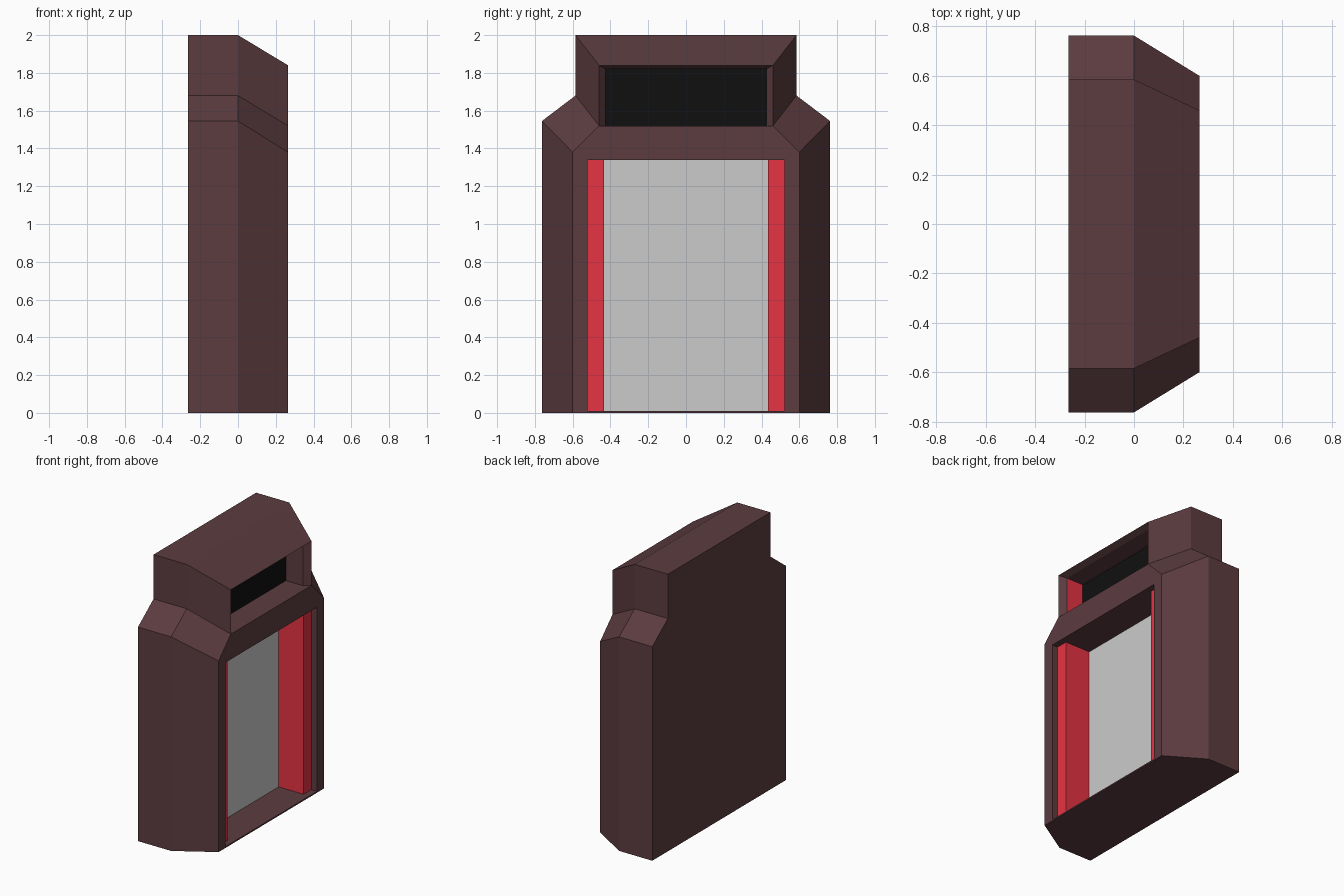
import bpy, bmesh

if "Cube" in bpy.data.objects:
    bpy.data.objects.remove(bpy.data.objects["Cube"])


def material(name, rgb):
    m = bpy.data.materials.new(name)
    m.diffuse_color = (*rgb, 1)
    m.use_nodes = True
    m.node_tree.nodes["Principled BSDF"].inputs["Base Color"].default_value = m.diffuse_color
    return m


BROWN = material("brown", (0.107, 0.045, 0.051))
RED = material("red", (0.79, 0.033, 0.056))
BLACK = material("black", (0.005, 0.005, 0.005))


def build(name, polys, mat=None):
    bm = bmesh.new()
    for p in polys:
        bm.faces.new([bm.verts.new(c) for c in p])
    bmesh.ops.remove_doubles(bm, verts=bm.verts[:], dist=1e-5)
    me = bpy.data.meshes.new(name)
    bm.to_mesh(me)
    bm.free()
    ob = bpy.data.objects.new(name, me)
    bpy.context.collection.objects.link(ob)
    if mat:
        me.materials.append(mat)
    return ob


def ring(x, half):
    """Mirror a right-hand (y, z) profile into a counter-clockwise loop seen from +x."""
    return [(x, y, z) for y, z in half] + [(x, -y, z) for y, z in reversed(half)]


def rect(x, w, z0, z1):
    return ring(x, [(w, z0), (w, z1)])


def bridge(a, b):
    """Quads between loops; sides run right, top, left, bottom for a rect."""
    n = len(a)
    return [[a[i], a[(i + 1) % n], b[(i + 1) % n], b[i]] for i in range(n)]


XB, XF, XI = -0.265, 0.265, 0.22      # back, front, inner lip
X_WIN, X_DOOR = 0.085, 0.02           # recess depths

# Stepped outline, straight at the back and tapering to the front
outer = [(0.763, 0), (0.763, 1.545), (0.585, 1.68), (0.585, 2.0)]
inner = [(0.6, 0), (0.6, 1.38), (0.46, 1.52), (0.46, 1.84)]
back, mid, front = ring(XB, outer), ring(0, outer), ring(XF, inner)

# Recess outlines
win = [rect(XF, 0.46, 1.52, 1.84), rect(XI, 0.425, 1.52, 1.82),
       rect(X_WIN, 0.425, 1.52, 1.82)]
door = [rect(XF, 0.522, 0.01, 1.338), rect(XI, 0.522, 0.01, 1.338)]
door_in = [rect(XI, 0.435, 0.01, 1.338), rect(X_DOOR, 0.435, 0.01, 1.338)]

# Front frame around the doorway, plus the thin threshold strip
arch = ring(XF, [(0.522, 0.01), (0.6, 0), (0.6, 1.38), (0.46, 1.52)])
arch += [(XF, -0.522, 1.338), (XF, 0.522, 1.338)]
strip = [(XF, -0.6, 0), (XF, 0.6, 0), (XF, 0.522, 0.01), (XF, -0.522, 0.01)]

lip = bridge(door[0], door[1])
inside = bridge(door_in[0], door_in[1])
win_lip = bridge(win[0], win[1])
win_walls = bridge(win[1], win[2])

# Main casing with brown recess linings
polys = [back[::-1], arch, strip]
polys += bridge(back, mid) + bridge(mid, front)
polys += lip + [inside[1], inside[3]]
polys += win_lip + [win_walls[0], win_walls[1], win_walls[3]]
build("casing", polys, BROWN)

# Red door jambs: front strip and deep side wall on each side
for side, wall, name in ((1, inside[0], "right"), (-1, inside[2], "left")):
    face = [(XI, side * 0.435, 0.01), (XI, side * 0.522, 0.01),
            (XI, side * 0.522, 1.338), (XI, side * 0.435, 1.338)]
    build(name + "_door_jamb", [face if side > 0 else face[::-1], wall], RED)

# Recessed panels
build("door_panel", [door_in[1]])
build("window_panel", [win[2]], BLACK)
build("window_side_wall", [win_walls[2]], RED)
